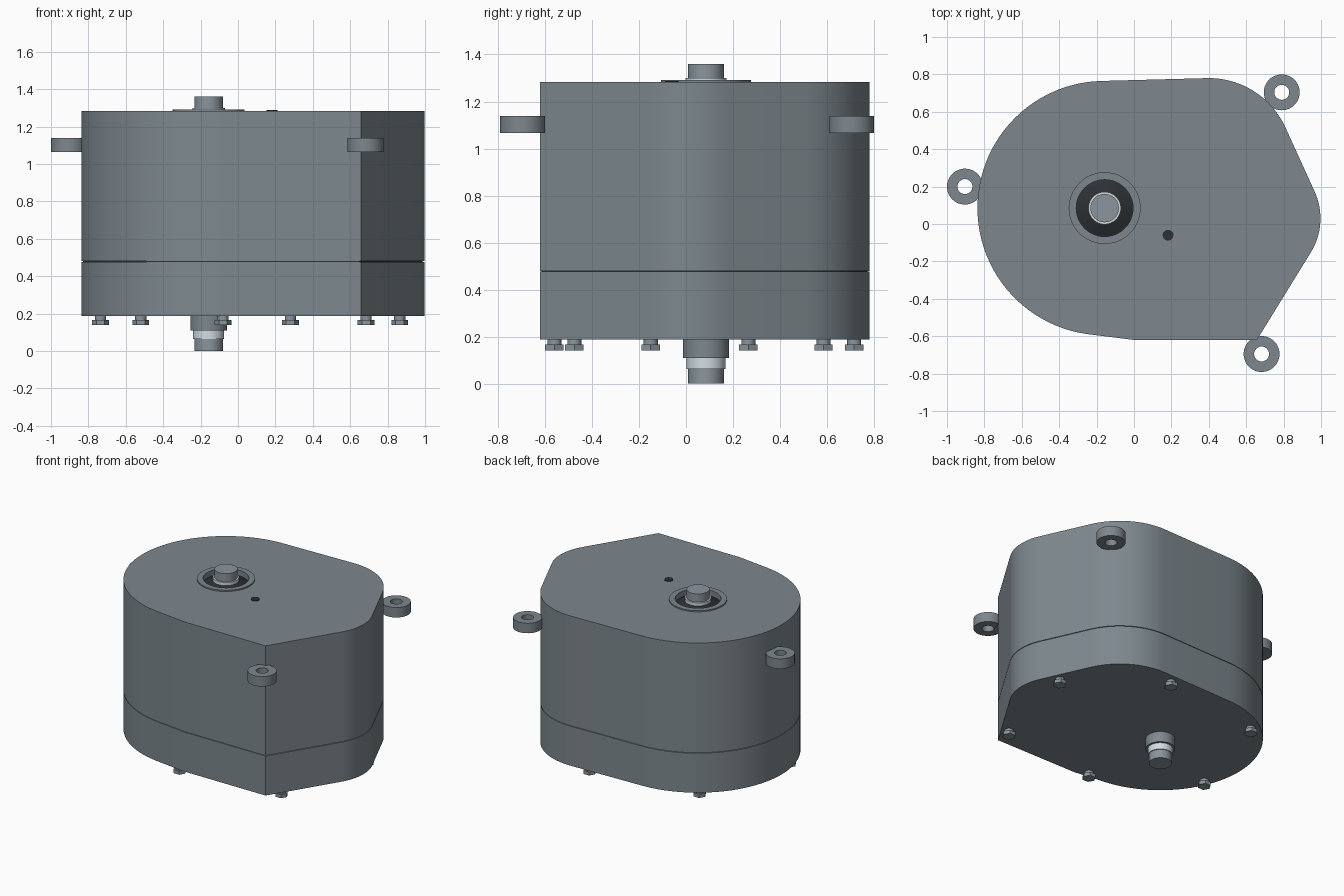
import bpy, bmesh
from math import radians, cos, sin, pi

if "Cube" in bpy.data.objects:
    bpy.data.objects.remove(bpy.data.objects["Cube"])

AXIS = (-0.157, 0.085)          # shaft position


def material(name, rgb):
    m = bpy.data.materials.new(name)
    m.diffuse_color = (*rgb, 1)
    m.use_nodes = True
    m.node_tree.nodes["Principled BSDF"].inputs["Base Color"].default_value = m.diffuse_color
    return m


BODY = material("painted_casing", (0.205, 0.245, 0.27))
STEEL = material("steel", (0.25, 0.30, 0.335))
LIGHT = material("bright_metal", (0.64, 0.72, 0.77))
DARK = material("dark_seal", (0.026, 0.03, 0.033))


def smooth(ob):
    bpy.ops.object.select_all(action='DESELECT')
    ob.select_set(True)
    bpy.context.view_layer.objects.active = ob
    bpy.ops.object.shade_smooth_by_angle(angle=radians(25))


def finish(bm, name, mat):
    bmesh.ops.recalc_face_normals(bm, faces=bm.faces)
    me = bpy.data.meshes.new(name)
    bm.to_mesh(me)
    bm.free()
    ob = bpy.data.objects.new(name, me)
    bpy.context.collection.objects.link(ob)
    me.materials.append(mat)
    smooth(ob)
    return ob


def prism(name, pts, z0, z1, mat=BODY):
    bm = bmesh.new()
    face = bm.faces.new([bm.verts.new((x, y, z0)) for x, y in pts])
    new = bmesh.ops.extrude_face_region(bm, geom=[face])["geom"]
    top = [v for v in new if isinstance(v, bmesh.types.BMVert)]
    bmesh.ops.translate(bm, verts=top, vec=(0, 0, z1 - z0))
    return finish(bm, name, mat)


def lathe(name, at, profile, closed=False, segs=48, mat=BODY):
    """Spin (radius, z) points; open profiles are capped, closed ones make rings."""
    bm = bmesh.new()
    rings = [[bm.verts.new((at[0] + r * cos(2 * pi * i / segs),
                            at[1] + r * sin(2 * pi * i / segs), z))
              for i in range(segs)] for r, z in profile]
    pairs = list(zip(rings, rings[1:]))
    if closed:
        pairs.append((rings[-1], rings[0]))
    else:
        bm.faces.new(rings[0])
        bm.faces.new(rings[-1])
    for a, b in pairs:
        for i in range(segs):
            j = (i + 1) % segs
            bm.faces.new((a[i], a[j], b[j], b[i]))
    return finish(bm, name, mat)


def arc(cx, cy, r, a0, a1, n):
    return [(cx + r * cos(radians(a0 + (a1 - a0) * i / n)),
             cy + r * sin(radians(a0 + (a1 - a0) * i / n))) for i in range(n + 1)]


# Casing outline: large round end, two rounded corners and one sharp corner
outline = (arc(*AXIS, 0.68, 92, 262, 48) + [(0.0, -0.62), (0.657, -0.62)]
           + arc(0.65, 0.03, 0.347, -33, 25, 16) + arc(0.4, 0.33, 0.45, 25, 91, 18))
prism("lower_cover", outline, 0.187, 0.476)
housing = prism("main_housing", outline, 0.480, 1.283)

# Thin seam between cover and housing
prism("seam_gasket", [(x * 0.99, y * 0.99) for x, y in outline], 0.47, 0.486, DARK)

# Round recess around the shaft in the housing top
cutter = lathe("recess_cutter", AXIS, [(0.155, 1.23), (0.155, 1.4)])
cutter.hide_render = True
mod = housing.modifiers.new("recess", 'BOOLEAN')
mod.object = cutter
mod.solver = 'EXACT'
bpy.context.view_layer.objects.active = housing
bpy.ops.object.modifier_apply(modifier="recess")
bpy.data.objects.remove(cutter)
smooth(housing)

# Raised rim, seal and shaft end on top
lathe("top_rim", AXIS, [(0.152, 1.24), (0.152, 1.292), (0.192, 1.292), (0.192, 1.278), (0.156, 1.278)], True)
lathe("top_seal", AXIS, [(0.154, 1.225), (0.154, 1.25), (0.08, 1.28), (0.08, 1.225)], True, mat=DARK)
lathe("top_collar", AXIS, [(0.087, 1.23), (0.087, 1.3)], mat=LIGHT)
lathe("top_shaft", AXIS, [(0.076, 1.25), (0.076, 1.36)], mat=STEEL)
lathe("top_plug", (0.182, -0.06), [(0.029, 1.27), (0.029, 1.288)], segs=24, mat=DARK)

# Stepped shaft end underneath
lathe("bottom_boss", AXIS, [(0.098, 0.11), (0.098, 0.2)])
lathe("bottom_collar", AXIS, [(0.083, 0.063), (0.083, 0.12)], mat=LIGHT)
lathe("bottom_shaft", AXIS, [(0.076, 0), (0.076, 0.07)], mat=STEEL)

# Mounting lugs with through holes
for i, p in enumerate([(0.79, 0.704), (-0.904, 0.2), (0.682, -0.695)], 1):
    lathe(f"mounting_lug_{i}", p,
          [(0.04, 1.065), (0.096, 1.065), (0.096, 1.138), (0.04, 1.138)], True)

# Hex bolts around the bottom cover
for i, p in enumerate([(-0.735, -0.15), (-0.52, 0.585), (0.28, 0.715),
                       (0.865, 0.265), (0.685, -0.475), (-0.08, -0.56)], 1):
    lathe(f"bolt_stem_{i}", p, [(0.03, 0.16), (0.03, 0.195)], segs=24, mat=STEEL)
    lathe(f"bolt_head_{i}", p, [(0.045, 0.14), (0.045, 0.166)], segs=6, mat=STEEL)
